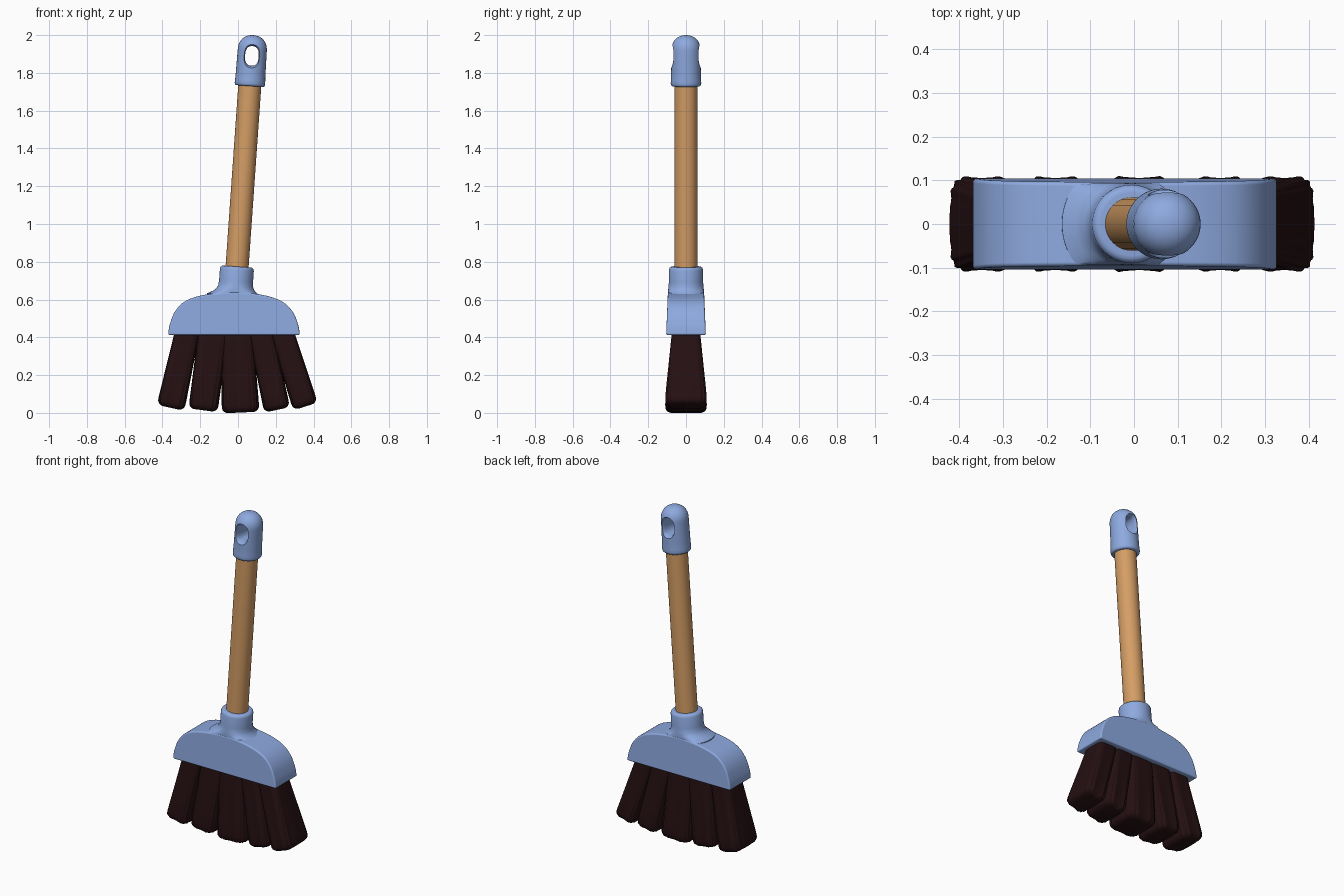
import bpy, bmesh, math
from mathutils import Vector

if "Cube" in bpy.data.objects:
    bpy.data.objects.remove(bpy.data.objects["Cube"])

TILT = 0.07
BASE = (-0.017, 0, 0.6)      # where the tilted handle axis enters the head


def material(name, rgb):
    m = bpy.data.materials.new(name)
    m.diffuse_color = (*rgb, 1)
    m.use_nodes = True
    m.node_tree.nodes["Principled BSDF"].inputs["Base Color"].default_value = m.diffuse_color
    return m


BLUE = material("blue plastic", (0.27, 0.40, 0.74))
WOOD = material("wood", (0.66, 0.34, 0.13))
DARK = material("dark bristle", (0.018, 0.005, 0.006))


def smooth(mesh, angle):
    mesh.polygons.foreach_set("use_smooth", [True] * len(mesh.polygons))
    mesh.set_sharp_from_angle(angle=math.radians(angle))


def make(name, bm, mat, tilted=False, angle=50):
    bmesh.ops.recalc_face_normals(bm, faces=bm.faces[:])
    mesh = bpy.data.meshes.new(name)
    bm.to_mesh(mesh)
    bm.free()
    mesh.materials.append(mat)
    smooth(mesh, angle)
    ob = bpy.data.objects.new(name, mesh)
    bpy.context.collection.objects.link(ob)
    if tilted:
        ob.location = BASE
        ob.rotation_euler = (0, TILT, 0)
    return ob


def loft(rings):
    """Skin closed rings of points and cap both ends."""
    bm = bmesh.new()
    vs = [[bm.verts.new(p) for p in r] for r in rings]
    n = len(vs[0])
    for a, b in zip(vs, vs[1:]):
        for i in range(n):
            j = (i + 1) % n
            bm.faces.new((a[i], a[j], b[j], b[i]))
    bm.faces.new(vs[0])
    bm.faces.new(vs[-1])
    return bm


def lathe(profile, n=48, ymax=9):
    return loft([[(r * math.cos(2 * math.pi * i / n),
                   max(-ymax, min(ymax, r * math.sin(2 * math.pi * i / n))), z)
                  for i in range(n)] for r, z in profile])


def spline(pts, steps=5):
    """Smooth curve through the points."""
    P = [Vector(p) for p in pts]
    P = [2 * P[0] - P[1]] + P + [2 * P[-1] - P[-2]]
    out = []
    for a, b, c, d in zip(P, P[1:], P[2:], P[3:]):
        for k in range(steps):
            t = k / steps
            out.append(0.5 * (2 * b + (c - a) * t + (2 * a - 5 * b + 4 * c - d) * t * t
                              + (3 * b - a - 3 * c + d) * t ** 3))
    return out + [P[-2]]


# wooden handle
make("handle", lathe([(0.061, 0.1), (0.061, 0.7), (0.061, 1.2)]), WOOD, True)

# socket with a flared foot
make("socket", lathe([(0.15, 0.0), (0.15, 0.022), (0.12, 0.038), (0.102, 0.052),
                      (0.093, 0.07), (0.09, 0.095), (0.09, 0.158), (0.087, 0.168),
                      (0.08, 0.174), (0.072, 0.175)], ymax=0.094), BLUE, True)

# head: curved profile extruded through the depth, rounded edges
outline = spline([(-0.37, 0.412), (-0.362, 0.465), (-0.335, 0.535), (-0.285, 0.588),
                  (-0.21, 0.618), (-0.11, 0.634), (-0.02, 0.64), (0.07, 0.634),
                  (0.17, 0.615), (0.245, 0.582), (0.293, 0.53), (0.319, 0.465),
                  (0.328, 0.412)])
head = make("head", loft([[(x, s * (0.105 - 0.04 * (z - 0.412)), z) for x, z in outline]
                          for s in (-1, 1)]), BLUE, angle=60)
bev = head.modifiers.new("round", 'BEVEL')
bev.width, bev.segments, bev.limit_method = 0.02, 4, 'ANGLE'
bev.angle_limit = math.radians(40)
head.modifiers.new("normals", 'WEIGHTED_NORMAL')

# hanging cap with a domed top
prof = [(0.06, 1.133), (0.073, 1.133), (0.079, 1.138), (0.081, 1.147), (0.08, 1.165)]
prof += [(0.079 - 0.002 * k / 8, 1.18 + 0.145 * k / 8) for k in range(9)]
for k in range(1, 12):
    a = math.pi / 2 * k / 12
    prof.append((0.077 * math.cos(a) ** 0.9, 1.325 + 0.078 * math.sin(a) ** 0.95))
prof.append((0.003, 1.403))
cap = make("hanging_cap", lathe(prof), BLUE, True)

# oval hole through the cap, flared at both mouths
hole = []
for y, w in ((-0.1, 0.058), (-0.075, 0.046), (-0.062, 0.039), (-0.045, 0.036), (0.045, 0.036),
             (0.062, 0.039), (0.075, 0.046), (0.1, 0.058)):
    hole.append([(w * math.copysign(abs(math.cos(a)) ** 0.8, math.cos(a)), y,
                  1.293 + (w + 0.016) * math.copysign(abs(math.sin(a)) ** 0.8, math.sin(a)))
                 for a in (2 * math.pi * i / 32 for i in range(32))])
cutter = make("hole_cutter", loft(hole), BLUE, True)
cutter.hide_render = True
cut = cap.modifiers.new("hole", 'BOOLEAN')
cut.operation, cut.solver, cut.object = 'DIFFERENCE', 'EXACT', cutter
bpy.context.view_layer.update()
mesh = bpy.data.meshes.new_from_object(cap.evaluated_get(bpy.context.evaluated_depsgraph_get()))
cap.modifiers.clear()
cap.data = mesh
smooth(mesh, 50)
bpy.data.objects.remove(cutter)


# bristle clumps: rippled rounded blocks that widen downwards
def clump(name, top_x, bot_x, bot_z, w_top, w_bot, ribs):
    top, bot = Vector((top_x, 0, 0.43)), Vector((bot_x, 0, bot_z))
    d = (bot - top).normalized()
    side = Vector((-d.z, 0, d.x))
    length = (bot - top).length
    # (distance along, inset) stations, with a rounded lower end
    stations = [(length * k / 8 * 0.9, 0) for k in range(9)]
    R = 0.032
    stations += [(length - R + R * math.sin(a), R * (1 - math.cos(a)))
                 for a in (math.pi / 2 * k / 6 for k in range(1, 7))]
    rings = []
    for s, inset in stations:
        t = s / length
        w = w_top + (w_bot - w_top) * min(1, t * 1.15) - inset
        h = 0.074 + 0.034 * min(1, t * 1.15) - inset
        ring = []
        for i in range(72):
            a = 2 * math.pi * i / 72
            c, q = math.cos(a), math.sin(a)
            rip = 1 + 0.028 * t * math.cos(ribs * a)
            u = w * rip * math.copysign(abs(c) ** 0.42, c)
            v = h * rip * math.copysign(abs(q) ** 0.42, q)
            ring.append(top + d * s + side * u + Vector((0, v, 0)))
        rings.append(ring)
    make(name, loft(rings), DARK, angle=70)


for i, spec in enumerate([(-0.268, -0.357, 0.027, 0.065, 0.072, 14),
                          (-0.13, -0.185, 0.014, 0.08, 0.076, 14),
                          (-0.005, 0.014, 0.002, 0.084, 0.096, 18),
                          (0.12, 0.207, 0.016, 0.066, 0.068, 14),
                          (0.232, 0.357, 0.034, 0.062, 0.066, 14)]):
    clump("bristle_clump_%d" % (i + 1), *spec)
